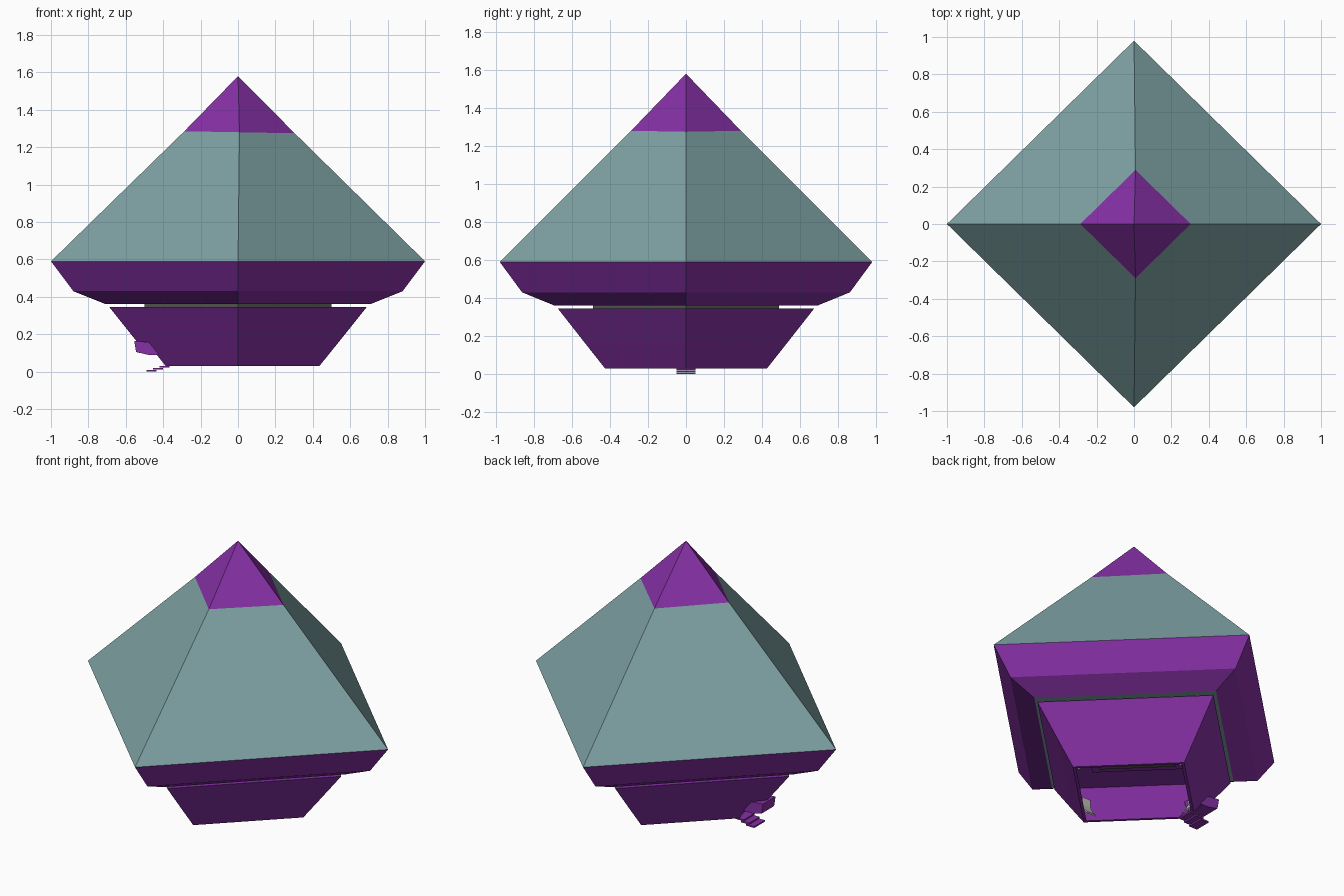
import bpy, bmesh
from mathutils import Vector

cube = bpy.data.objects.get("Cube")
if cube:
    bpy.data.objects.remove(cube, do_unlink=True)


def material(name, r, g, b):
    m = bpy.data.materials.new(name)
    m.use_nodes = True
    m.diffuse_color = (r, g, b, 1)
    node = next(n for n in m.node_tree.nodes if n.type == "BSDF_PRINCIPLED")
    node.inputs["Base Color"].default_value = (r, g, b, 1)
    node.inputs["Roughness"].default_value = 0.8
    return m


TEAL = material("grey teal", 0.21, 0.36, 0.37)
PURPLE = material("purple", 0.24, 0.03, 0.38)
DARK = material("dark grey", 0.10, 0.10, 0.09)
PALE = material("pale grey", 0.50, 0.50, 0.47)
DEPTH = 0.98  # the plan is slightly shallower than it is wide


def finish(name, bm, *mats):
    bmesh.ops.recalc_face_normals(bm, faces=bm.faces)
    mesh = bpy.data.meshes.new(name)
    bm.to_mesh(mesh)
    bm.free()
    for m in mats:
        mesh.materials.append(m)
    obj = bpy.data.objects.new(name, mesh)
    bpy.context.collection.objects.link(obj)
    return obj


def diamond_loft(name, profile, *mats, rule=None):
    """Four-sided loft with corners on the axes; profile is (radius, height)."""
    bm = bmesh.new()
    rings = []
    for r, z in profile:
        corners = [(r, 0), (0, r * DEPTH), (-r, 0), (0, -r * DEPTH)]
        rings.append([bm.verts.new((x, y, z)) for x, y in corners])
    for low, high in zip(rings, rings[1:]):
        for i in range(4):
            j = (i + 1) % 4
            bm.faces.new((low[i], low[j], high[j], high[i]))
    bm.faces.new(rings[0])
    bm.faces.new(rings[-1])
    bmesh.ops.remove_doubles(bm, verts=bm.verts, dist=0.0005)
    if rule:
        for f in bm.faces:
            f.material_index = rule(f.calc_center_median().z)
    return finish(name, bm, *mats)


def box(name, low, high, mat):
    bm = bmesh.new()
    bmesh.ops.create_cube(bm, size=1)
    low, high = Vector(low), Vector(high)
    for v in bm.verts:
        v.co = (low + high) / 2 + v.co * (high - low)
    return finish(name, bm, mat)


def prism(name, outline, half_width, mat):
    """Side outline in x and z, extruded across y."""
    bm = bmesh.new()
    face = bm.faces.new([bm.verts.new((x, -half_width, z)) for x, z in outline])
    out = bmesh.ops.extrude_face_region(bm, geom=[face])
    verts = [v for v in out["geom"] if isinstance(v, bmesh.types.BMVert)]
    bmesh.ops.translate(bm, verts=verts, vec=(0, 2 * half_width, 0))
    return finish(name, bm, mat)


# Pyramid roof with a coloured peak
roof = diamond_loft("roof", [(1.0, 0.59), (0.295, 1.28), (0.0, 1.58)],
                    TEAL, PURPLE, rule=lambda z: 1 if z > 1.28 else 0)
for v in roof.data.vertices:
    if 1.2 < v.co.z < 1.4:  # the peak line tilts a little
        v.co.z -= 0.018 * v.co.x
        v.co.x += 0.008

# Skirt tapering in below the eaves, with a teal underside
diamond_loft("skirt", [(0.71, 0.362), (0.88, 0.43), (1.0, 0.59)],
             PURPLE, TEAL, rule=lambda z: 1 if z < 0.37 else 0)

# Narrow neck in the gap between the skirt and the base
diamond_loft("neck", [(0.5, 0.343), (0.5, 0.364)], DARK)

# Hollow base, open underneath
base = diamond_loft("base", [(0.63, 0.325), (0.412, 0.03), (0.435, 0.03),
                             (0.54, 0.16), (0.688, 0.345)], PURPLE)

# Doorway cut through one corner of the base
cutter = box("doorway_cutter", (-0.7, -0.048, -0.1), (-0.3, 0.048, 0.13), PURPLE)
cutter.hide_render = True
cut = base.modifiers.new("doorway", "BOOLEAN")
cut.object = cutter
cut.operation = "DIFFERENCE"
cut.solver = "EXACT"
bpy.context.view_layer.objects.active = base
bpy.ops.object.modifier_apply(modifier=cut.name)
bpy.data.objects.remove(cutter, do_unlink=True)

# Awning over the doorway
prism("awning", [(-0.41, 0.15), (-0.555, 0.165), (-0.545, 0.105),
                 (-0.48, 0.09), (-0.43, 0.09)], 0.06, PURPLE)

# Entrance steps
for i in range(3):
    x, z = -0.49 + 0.035 * i, 0.011 * i
    box(f"step_{i + 1}", (x, -0.05, z), (x + 0.055, 0.05, z + 0.009), PURPLE)

# Ceiling panel and its frame inside the base
for name, r, z, mat in (("ceiling_frame", 0.36, 0.312, PURPLE),
                        ("ceiling_panel", 0.30, 0.305, DARK)):
    diamond_loft(name, [(r, z), (r, 0.327)], mat)

# Pale bracket in each inner corner of the base
for side, (x, y) in {"left": (1, 0), "right": (-1, 0),
                     "back": (0, 1), "front": (0, -1)}.items():
    bm = bmesh.new()
    rows = []
    for r, z in ((0.37, 0.05), (0.40, 0.08), (0.42, 0.12), (0.42, 0.17)):
        rows.append([bm.verts.new((x * r - y * w, y * r * DEPTH + x * w, z))
                     for w in (-0.03, 0.03)])
    for a, b in zip(rows, rows[1:]):
        bm.faces.new((a[0], a[1], b[1], b[0]))
    bracket = finish(f"{side}_bracket", bm, PALE)
    bracket.modifiers.new("thickness", "SOLIDIFY").thickness = 0.008
